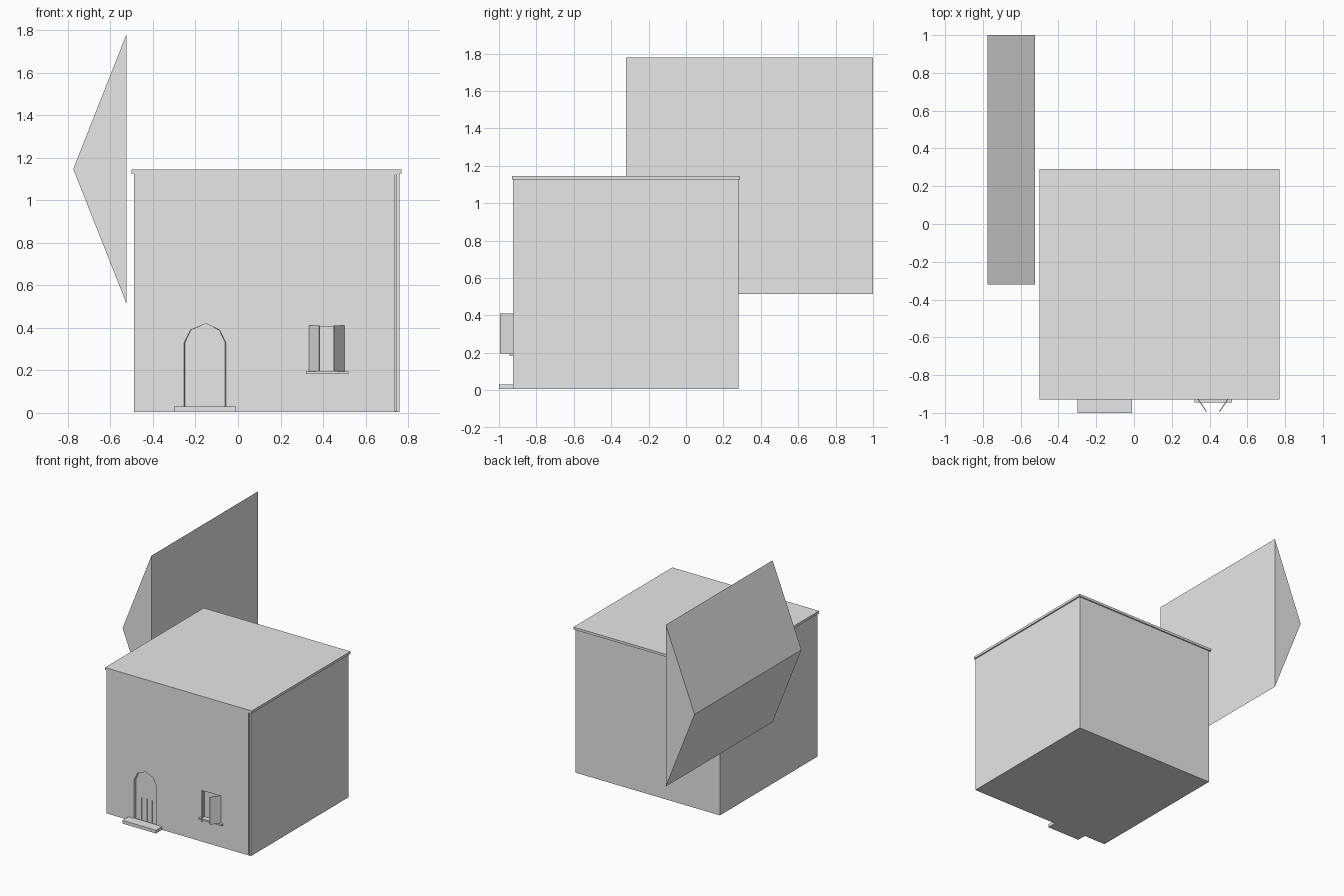
import bpy
import bmesh

if "Cube" in bpy.data.objects:
    bpy.data.objects.remove(bpy.data.objects["Cube"])

grey = bpy.data.materials.new("plaster grey")
grey.diffuse_color = (0.8, 0.8, 0.8, 1)
grey.use_nodes = True
grey.node_tree.nodes["Principled BSDF"].inputs["Base Color"].default_value = grey.diffuse_color


def prism(name, ring_a, ring_b):
    """Solid joining two matching closed rings of points."""
    bm = bmesh.new()
    a = [bm.verts.new(p) for p in ring_a]
    b = [bm.verts.new(p) for p in ring_b]
    bm.faces.new(a)
    bm.faces.new(b[::-1])
    n = len(a)
    for i in range(n):
        bm.faces.new((a[i], b[i], b[(i + 1) % n], a[(i + 1) % n]))
    bmesh.ops.recalc_face_normals(bm, faces=bm.faces)
    mesh = bpy.data.meshes.new(name)
    bm.to_mesh(mesh)
    bm.free()
    mesh.materials.append(grey)
    ob = bpy.data.objects.new(name, mesh)
    bpy.context.collection.objects.link(ob)
    return ob


def extrude_y(name, profile, y0, y1):
    return prism(name, [(x, y0, z) for x, z in profile], [(x, y1, z) for x, z in profile])


def extrude_z(name, outline, z0, z1):
    return prism(name, [(x, y, z0) for x, y in outline], [(x, y, z1) for x, y in outline])


def box(name, x0, x1, y0, y1, z0, z1):
    return extrude_z(name, [(x0, y0), (x1, y0), (x1, y1), (x0, y1)], z0, z1)


def cut(target, cutter):
    mod = target.modifiers.new(cutter.name, 'BOOLEAN')
    mod.operation = 'DIFFERENCE'
    mod.solver = 'EXACT'
    mod.object = cutter
    cutter.hide_render = True
    cutter.hide_set(True)


# House block and flat roof slab
walls = box("walls", -0.49, 0.76, -0.925, 0.28, 0.005, 1.128)
box("roof_slab", -0.5, 0.77, -0.93, 0.29, 1.126, 1.145)

# Arched doorway: shallow recess whose sides taper inward
arch = [(-0.255, 0.02), (-0.255, 0.33), (-0.225, 0.39), (-0.15, 0.42),
        (-0.085, 0.39), (-0.055, 0.33), (-0.055, 0.02)]
inner = [(-0.155 + (x + 0.155) * 0.95, z) for x, z in arch]
cut(walls, prism("door_cutter", [(x, -0.94, z) for x, z in arch],
                 [(x, -0.905, z) for x, z in inner]))

# Window recess and the narrow groove beside the right corner
cut(walls, box("window_cutter", 0.345, 0.49, -0.94, -0.905, 0.195, 0.405))
cut(walls, box("corner_cutter", 0.738, 0.746, -0.94, -0.915, 0.01, 1.12))

# Door planks
for i in range(3):
    x = -0.2 + i * 0.045
    box("door_plank_seam", x, x + 0.004, -0.91, -0.904, 0.03, 0.2)

# Doorstep and window sill
box("doorstep", -0.30, -0.01, -1.0, -0.92, 0.005, 0.03)
box("window_sill", 0.32, 0.52, -0.945, -0.92, 0.183, 0.195)

# Two half-open shutters, mirrored about the window centre
for side in (-1, 1):
    outline = [(0.418 + side * dx, y) for dx, y in
               ((0.087, -0.92), (0.036, -0.995), (0.032, -0.992), (0.080, -0.92))]
    extrude_z("shutter", outline, 0.195, 0.41)

# Gable roof stood on its side next to the house
extrude_y("loose_gable_roof", [(-0.525, 0.515), (-0.525, 1.78), (-0.775, 1.147)], -0.32, 1.0)
